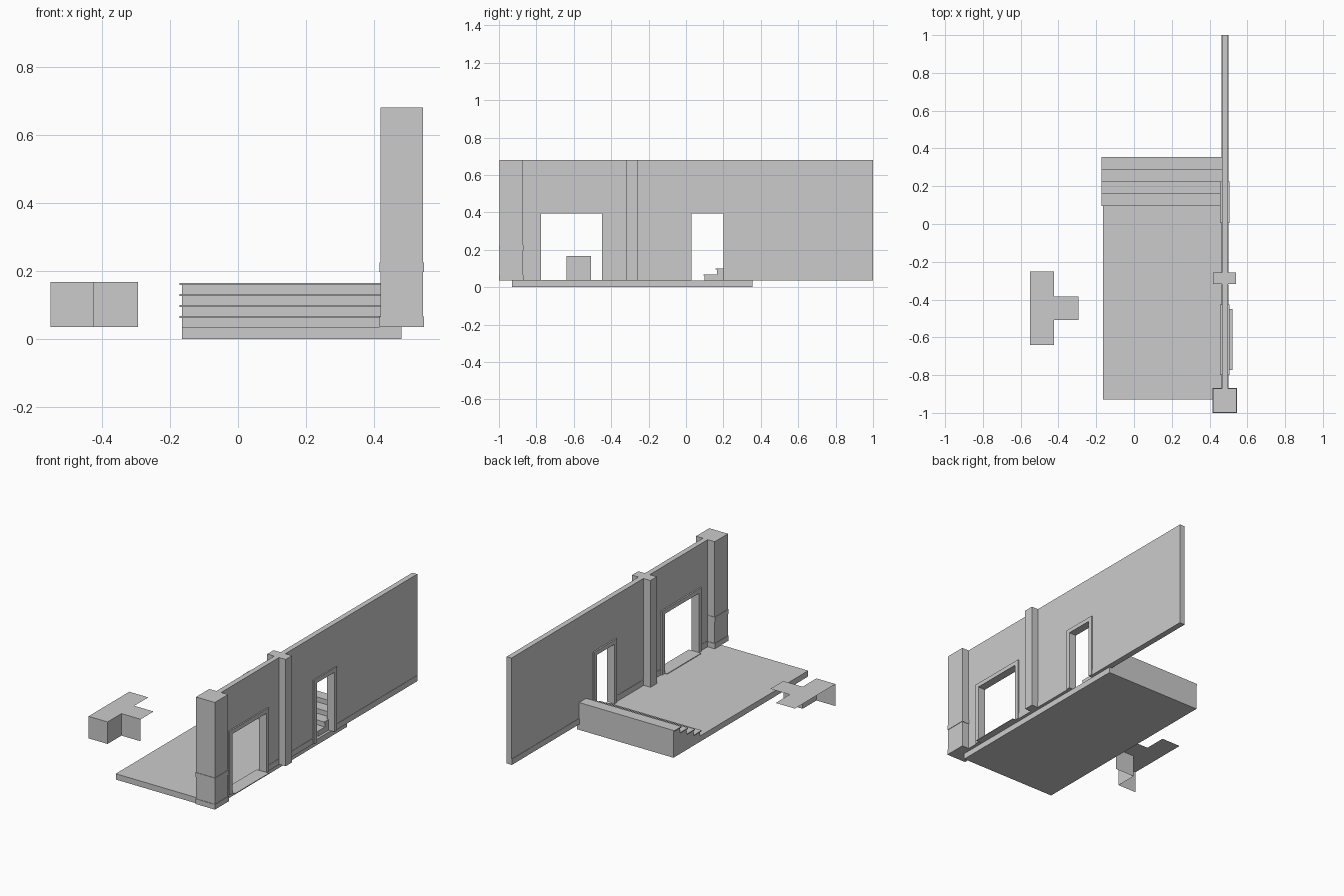
import bpy, bmesh

if "Cube" in bpy.data.objects:
    bpy.data.objects.remove(bpy.data.objects["Cube"])

def extrude_x(name, profile, x0, x1):
    """Extrude a (y, z) outline along x."""
    bm = bmesh.new()
    face = bm.faces.new([bm.verts.new((x0, y, z)) for y, z in profile])
    ext = bmesh.ops.extrude_face_region(bm, geom=[face], use_keep_orig=True)
    moved = [g for g in ext["geom"] if isinstance(g, bmesh.types.BMVert)]
    bmesh.ops.translate(bm, verts=moved, vec=(x1 - x0, 0, 0))
    bmesh.ops.recalc_face_normals(bm, faces=bm.faces)
    return finish(name, bm)

def finish(name, bm):
    mesh = bpy.data.meshes.new(name)
    bm.to_mesh(mesh)
    bm.free()
    obj = bpy.data.objects.new(name, mesh)
    bpy.context.collection.objects.link(obj)
    return obj

def box(name, x0, x1, y0, y1, z0, z1):
    return extrude_x(name, [(y0, z0), (y1, z0), (y1, z1), (y0, z1)], x0, x1)

FLOOR, TOP = 0.035, 0.68
WX0, WX1 = 0.465, 0.497            # wall thickness range
DOOR_TOP, TRIM = 0.395, 0.025
DOORS = {"wide_door": (-0.775, -0.45), "stair_door": (0.03, 0.20)}

# Floor slab
box("floor_slab", -0.165, 0.48, -0.93, 0.355, 0, FLOOR)

# Long wall with two door notches
outline = [(-0.90, FLOOR)]
for a, b in DOORS.values():
    outline += [(a, FLOOR), (a, DOOR_TOP), (b, DOOR_TOP), (b, FLOOR)]
outline += [(1.0, FLOOR), (1.0, TOP), (-0.90, TOP)]
extrude_x("wall", outline, WX0, WX1)

# Door surrounds
for name, (a, b) in DOORS.items():
    o = TRIM
    extrude_x(name + "_frame", [
        (a - o, FLOOR), (a, FLOOR), (a, DOOR_TOP), (b, DOOR_TOP), (b, FLOOR),
        (b + o, FLOOR), (b + o, DOOR_TOP + o), (a - o, DOOR_TOP + o)],
        WX0 - 0.009, WX1 + 0.008)

# Threshold of the wide door
box("door_sill", 0.44, 0.522, -0.772, -0.45, FLOOR, FLOOR + 0.004)

# Skirting boards between the openings
for i, (a, b) in enumerate([(-0.87, -0.80), (-0.425, -0.32), (-0.26, 0.005), (0.225, 1.0)]):
    box(f"skirting_{i + 1}", WX0 - 0.002, WX1 + 0.002, a, b, FLOOR, 0.07)

# Corner pillar with base and band, and the slimmer middle pillar
box("corner_pillar", 0.418, 0.543, -0.997, -0.871, FLOOR, TOP)
for name, z0, z1 in (("pillar_base", FLOOR, 0.066), ("pillar_band", 0.197, 0.225)):
    box(name, 0.415, 0.546, -1.0, -0.868, z0, z1)
box("middle_pillar", 0.418, 0.541, -0.318, -0.258, FLOOR, TOP)

# Stairs rising to the back, each with a thin overhanging tread
STEPS, RISE, RUN, Y0, YB = 4, 0.0325, 0.0645, 0.10, 0.355
profile = [(YB, FLOOR), (Y0, FLOOR)]
for i in range(STEPS):
    z = FLOOR + RISE * (i + 1) - 0.006
    profile += [(Y0 + RUN * i, z), (min(Y0 + RUN * (i + 1), YB), z)]
extrude_x("stair_body", profile, -0.165, WX0)
for i in range(STEPS):
    y, z = Y0 + RUN * i, FLOOR + RISE * (i + 1)
    box(f"tread_{i + 1}", -0.171, WX0, y - 0.006, min(y + RUN, YB), z - 0.006, z)

# Open T-shaped counter: top sheet plus the three front-facing panels
bm = bmesh.new()
T = [(-0.55, -0.64), (-0.423, -0.64), (-0.423, -0.508), (-0.294, -0.508),
     (-0.294, -0.385), (-0.423, -0.385), (-0.423, -0.252), (-0.55, -0.252)]
upper = [bm.verts.new((x, y, 0.168)) for x, y in T]
lower = [bm.verts.new((x, y, FLOOR)) for x, y in T[:4]]
bm.faces.new(upper)
for i in range(3):
    bm.faces.new((lower[i], lower[i + 1], upper[i + 1], upper[i]))
finish("counter", bm)
